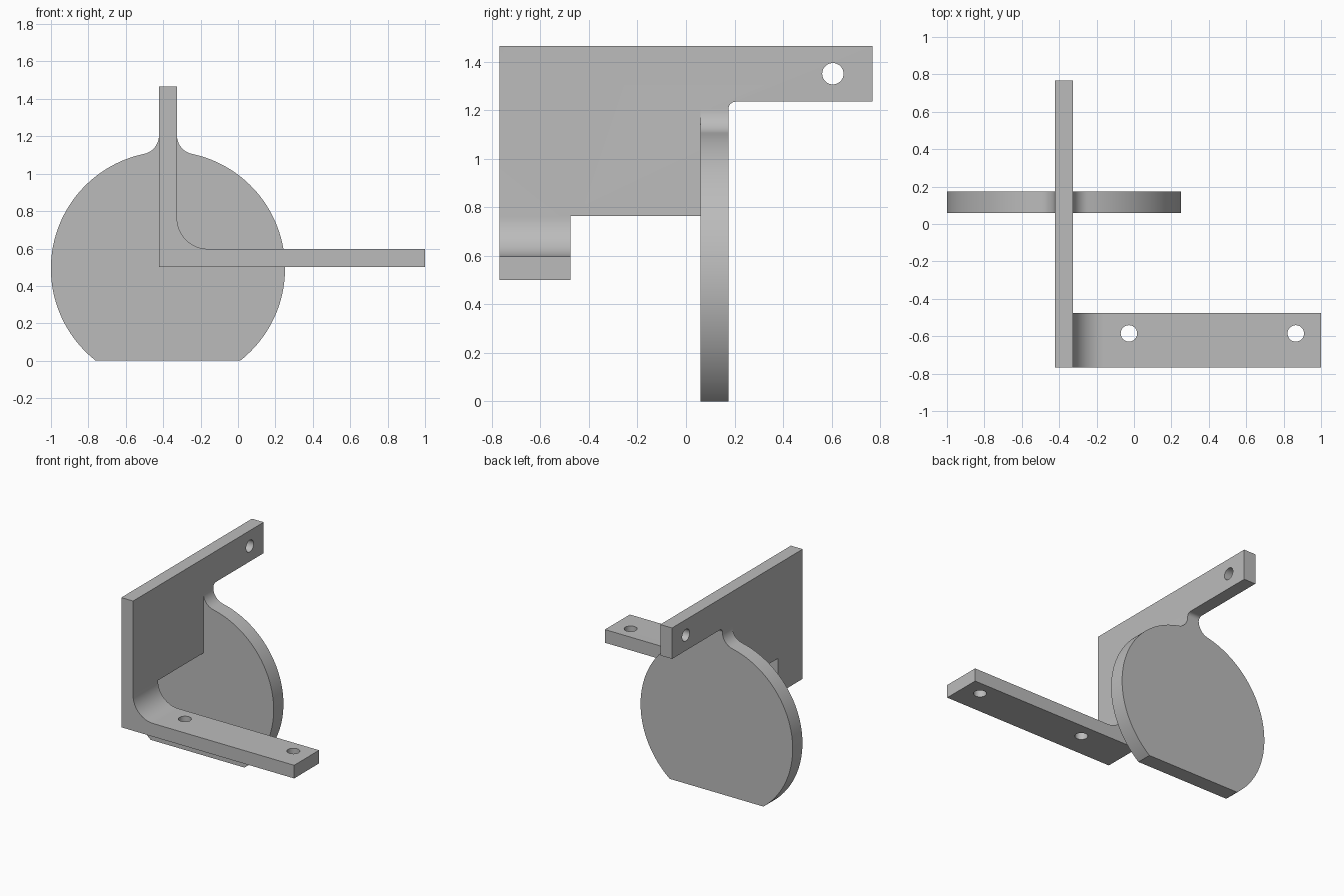
import bpy, bmesh
from math import sin, cos, pi, atan2, asin
from mathutils import Vector

if "Cube" in bpy.data.objects:
    bpy.data.objects.remove(bpy.data.objects["Cube"])

grey = bpy.data.materials.new("plain grey")
grey.use_nodes = True
grey.diffuse_color = (0.5, 0.5, 0.5, 1)
grey.node_tree.nodes["Principled BSDF"].inputs["Base Color"].default_value = (0.5, 0.5, 0.5, 1)


def arc(cx, cy, r, a0, a1, n):
    """Points on an arc from angle a0 to a1."""
    return [(cx + r * cos(a0 + (a1 - a0) * i / n), cy + r * sin(a0 + (a1 - a0) * i / n))
            for i in range(n + 1)]


def extrude(name, outline, axis, lo, hi):
    """Extrude a closed 2D outline along an axis from lo to hi."""
    place = {"x": lambda u, v: (lo, u, v), "y": lambda u, v: (u, lo, v),
             "z": lambda u, v: (u, v, lo)}[axis]
    step = Vector([(hi - lo) * (axis == a) for a in "xyz"])
    bm = bmesh.new()
    face = bm.faces.new([bm.verts.new(place(u, v)) for u, v in outline])
    new = bmesh.ops.extrude_face_region(bm, geom=[face])["geom"]
    bmesh.ops.translate(bm, vec=step, verts=[g for g in new if isinstance(g, bmesh.types.BMVert)])
    bmesh.ops.recalc_face_normals(bm, faces=bm.faces)
    mesh = bpy.data.meshes.new(name)
    bm.to_mesh(mesh)
    bm.free()
    mesh.materials.append(grey)
    obj = bpy.data.objects.new(name, mesh)
    bpy.context.collection.objects.link(obj)
    return obj


def combine(target, other, operation):
    """Apply a boolean and discard the second object."""
    mod = target.modifiers.new("combine", "BOOLEAN")
    mod.operation, mod.object, mod.solver = operation, other, "EXACT"
    bpy.context.view_layer.objects.active = target
    bpy.ops.object.modifier_apply(modifier=mod.name)
    bpy.data.objects.remove(other)


# Shared dimensions
x0, x1 = -0.423, -0.326              # upright plate thickness
mid = (x0 + x1) / 2
front, tab_back, back = -0.768, -0.475, 0.768
disc_front, disc_back = 0.06, 0.175
low, step_z, arm_z, top = 0.5, 0.763, 1.235, 1.465

# Upright plate with front leg and rear arm
r = 0.03
plate = extrude("bracket", [(front, low), (tab_back, low), (tab_back, step_z),
                            (0.115, step_z), (0.115, 1.0), (disc_back, 1.0)]
                + arc(disc_back + r, arm_z - r, r, pi, pi / 2, 8)
                + [(back, arm_z), (back, top), (front, top)], "x", x0, x1)

# Horizontal foot with a rounded inside corner
foot_top = 0.598
r = step_z - foot_top
foot = extrude("foot", [(mid, low), (1, low), (1, foot_top)]
               + arc(x1 + r, step_z, r, -pi / 2, -pi, 16)
               + [(mid, step_z)], "y", front, tab_back)

# Round disc: flat bottom, neck flared into the plate
R, cz, r = 0.626, 0.493, 0.1
dx = (x1 - x0) / 2 + r
tangent = pi / 2 - asin(dx / (R + r))
neck_z = cz + (R + r) * sin(tangent)
right = arc(0, cz, R, -asin(cz / R), tangent, 56)
right += arc(dx, neck_z, r, tangent - pi, -pi, 12)[1:]
outline = [(mid + x, z) for x, z in right] + [(mid - x, z) for x, z in reversed(right)]
disc = extrude("disc", outline, "y", disc_front, disc_back)

combine(plate, foot, "UNION")
combine(plate, disc, "UNION")

# Screw holes through the foot and the arm
for axis, u, v, lo, hi in (("z", -0.027, -0.585, 0.4, 0.7), ("z", 0.865, -0.585, 0.4, 0.7),
                           ("x", 0.605, 1.35, -0.5, -0.2)):
    hole = extrude("hole", arc(u, v, 0.044, 0, 2 * pi, 32)[:-1], axis, lo, hi)
    combine(plate, hole, "DIFFERENCE")

bpy.ops.object.select_all(action="DESELECT")
plate.select_set(True)
bpy.context.view_layer.objects.active = plate
bpy.ops.object.shade_smooth_by_angle(angle=pi / 6)
